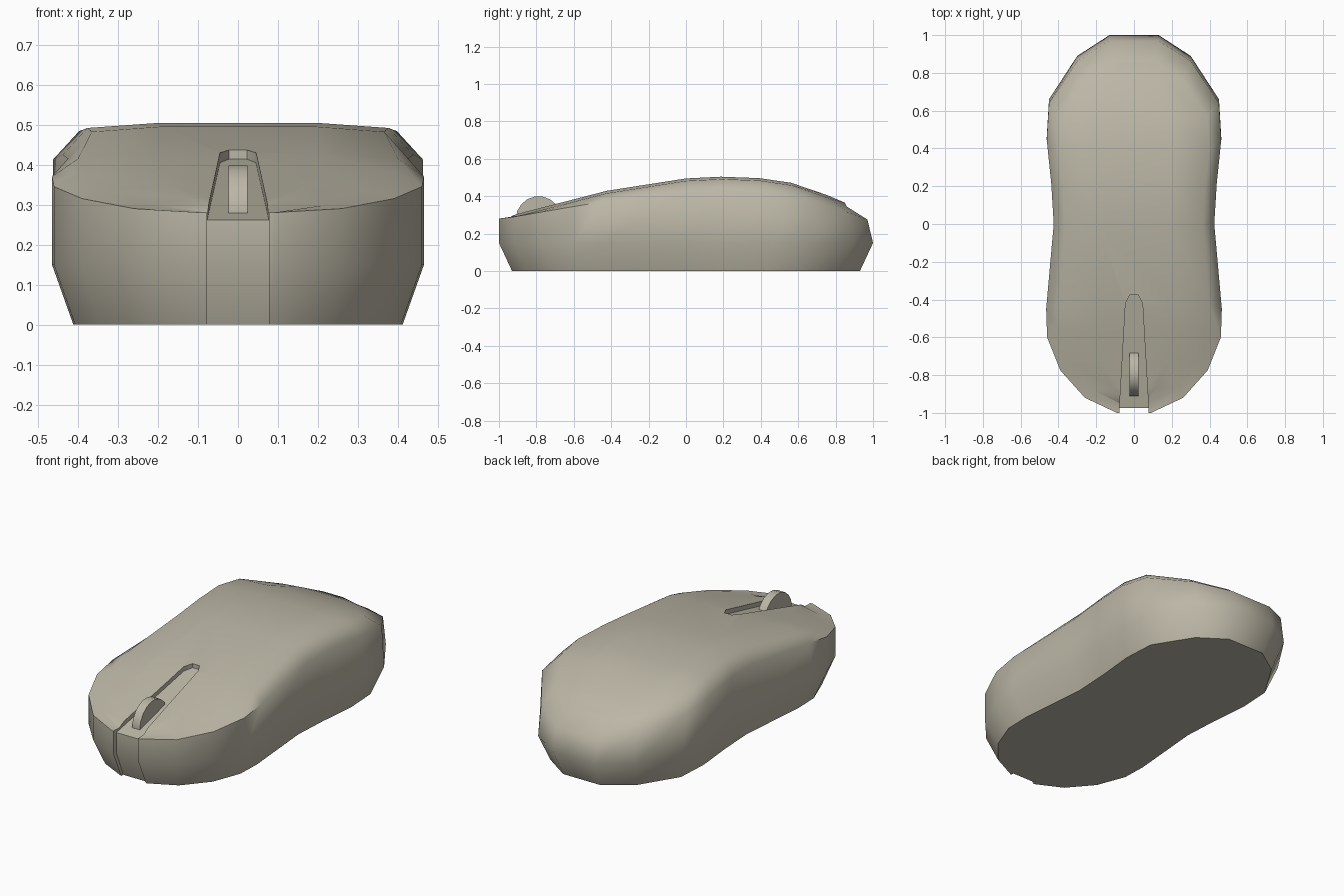
import bpy, bmesh, math

if "Cube" in bpy.data.objects:
    bpy.data.objects.remove(bpy.data.objects["Cube"])

shell_grey = bpy.data.materials.new("warm_grey")
shell_grey.diffuse_color = (0.50, 0.47, 0.38, 1)
shell_grey.use_nodes = True
shell_grey.node_tree.nodes["Principled BSDF"].inputs["Base Color"].default_value = shell_grey.diffuse_color

# Height of the top surface along the body
PROFILE = [(-1.2, .23), (-1, .28), (-.4, .435), (0, .495), (.2, .505), (.43, .495),
           (.63, .46), (.85, .365), (.97, .275), (1.1, .15)]


def top(y):
    for (a, za), (b, zb) in zip(PROFILE, PROFILE[1:]):
        if y <= b:
            return za + (zb - za) * (y - a) / (b - a)
    return PROFILE[-1][1]


def make_object(name, bm):
    bmesh.ops.recalc_face_normals(bm, faces=bm.faces)
    mesh = bpy.data.meshes.new(name)
    bm.to_mesh(mesh)
    bm.free()
    mesh.materials.append(shell_grey)
    obj = bpy.data.objects.new(name, mesh)
    bpy.context.collection.objects.link(obj)
    return obj


def loft(name, rings):
    """Closed solid from rings of equal length, capped by strips across mirrored points."""
    bm = bmesh.new()
    rows = [[bm.verts.new(p) for p in r] for r in rings]
    n = len(rows[0])
    for a, b in zip(rows, rows[1:]):
        for i in range(n - 1):
            bm.faces.new((a[i], a[i + 1], b[i + 1], b[i]))
    for r in (rows[0], rows[-1]):
        for i in range(n // 2 - 1):
            bm.faces.new((r[i], r[i + 1], r[n - 2 - i], r[n - 1 - i]))
    bm.faces.new([r[0] for r in rows] + [r[-1] for r in reversed(rows)])
    return make_object(name, bm)


def smooth(obj, angle):
    bpy.ops.object.select_all(action='DESELECT')
    obj.select_set(True)
    bpy.context.view_layer.objects.active = obj
    bpy.ops.object.shade_smooth_by_angle(angle=math.radians(angle))


# Body: half width, position and rim height of each section, front to back
STATIONS = [(.09, -1, .28), (.26, -.92, .29), (.39, -.775, .315), (.46, -.6, .345),
            (.465, -.45, .37), (.425, 0, .415), (.438, .22, .425), (.462, .46, .413),
            (.45, .66, .385), (.30, .89, .315), (.13, 1, .275)]
rings = []
for x, y, rim in STATIONS:
    back = y > 0
    ys = y * (.86 if back else .95)
    yi = y * (.85 if back else .94)
    half = [(x * .885, y * .93, 0), (x, y, .15), (x, y * (.97 if back else 1), rim),
            (x * .86, ys, top(ys) - .013), (x * .45, yi, top(yi))]
    rings.append(half + [(-px, py, pz) for px, py, pz in reversed(half)])
body = loft("mouse_body", rings)

# Tapered channel cut down the nose and along the top
bm = bmesh.new()
path = [(.077, -.905, -.02, -1.1, -.02), (.077, -.975, .15, -1.1, .15),
        (.077, -.975, .262, -1.1, .7), (.045, -.42, top(-.42) - .025, -.42, .7),
        (.022, -.375, top(-.375) - .025, -.375, .7)]
rows = []
for w, yi, zi, yo, zo in path:
    rows.append([bm.verts.new(p) for p in
                 ((-w, yi, zi), (w, yi, zi), (w, yo, zo), (-w, yo, zo))])
for a, b in zip(rows, rows[1:]):
    for i in range(4):
        j = (i + 1) % 4
        bm.faces.new((a[i], a[j], b[j], b[i]))
bm.faces.new(rows[0])
bm.faces.new(rows[-1])
cutter = make_object("channel_cutter", bm)
cutter.hide_render = True

cut = body.modifiers.new("channel", 'BOOLEAN')
cut.operation = 'DIFFERENCE'
cut.solver = 'EXACT'
cut.object = cutter
bpy.context.view_layer.objects.active = body
bpy.ops.object.modifier_apply(modifier=cut.name)
bpy.data.objects.remove(cutter)
smooth(body, 58)

# Scroll wheel
bpy.ops.mesh.primitive_cylinder_add(vertices=18, radius=.122, depth=.048,
                                    location=(0, -.788, .278),
                                    rotation=(0, math.pi / 2, 0))
wheel = bpy.context.object
wheel.name = "scroll_wheel"
wheel.data.materials.append(shell_grey)
smooth(wheel, 35)
